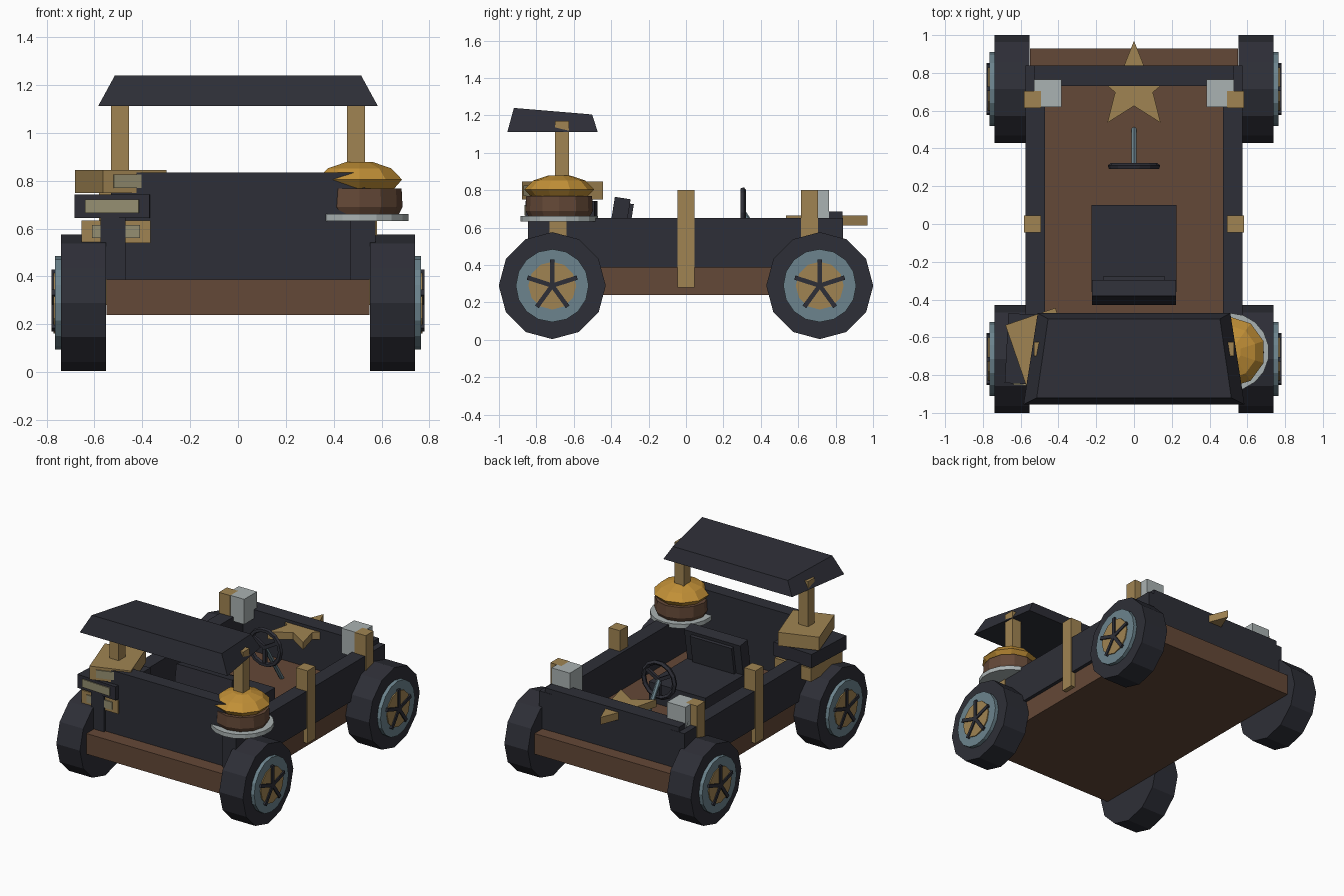
import bpy, bmesh, math
from mathutils import Matrix, Vector

if "Cube" in bpy.data.objects:
    bpy.data.objects.remove(bpy.data.objects["Cube"])


def make_mat(name, rgb):
    m = bpy.data.materials.new(name)
    m.diffuse_color = (*rgb, 1)
    m.use_nodes = True
    m.node_tree.nodes["Principled BSDF"].inputs["Base Color"].default_value = m.diffuse_color
    return m


DARK = make_mat("charcoal", (0.027, 0.028, 0.038))
BROWN = make_mat("brown wood", (0.127, 0.065, 0.038))
GOLD = make_mat("tan gold", (0.352, 0.231, 0.085))
AMBER = make_mat("amber", (0.54, 0.28, 0.038))
SILVER = make_mat("silver", (0.40, 0.445, 0.445))
STEEL = make_mat("blue grey", (0.15, 0.231, 0.27))
LABEL = make_mat("pale khaki", (0.30, 0.275, 0.165))


def finish(bm, name, mat):
    bmesh.ops.recalc_face_normals(bm, faces=bm.faces)
    me = bpy.data.meshes.new(name)
    bm.to_mesh(me)
    bm.free()
    me.materials.append(mat)
    ob = bpy.data.objects.new(name, me)
    bpy.context.collection.objects.link(ob)
    return ob


def box(name, mat, x, y, z, rot=None):
    """Box from (min, max) ranges, optionally turned about its centre."""
    size = Vector((x[1] - x[0], y[1] - y[0], z[1] - z[0]))
    mid = Vector((x[0] + x[1], y[0] + y[1], z[0] + z[1])) / 2
    bm = bmesh.new()
    bmesh.ops.create_cube(bm, size=1)
    bm.transform(Matrix.Translation(mid) @ (rot or Matrix()) @ Matrix.Diagonal((*size, 1)))
    return finish(bm, name, mat)


def prism(name, mat, pts, depth, matrix):
    """Extrude a 2D outline along local z, then place it."""
    bm = bmesh.new()
    lo = [bm.verts.new((a, b, 0)) for a, b in pts]
    hi = [bm.verts.new((a, b, depth)) for a, b in pts]
    bm.faces.new(lo)
    bm.faces.new(hi)
    n = len(pts)
    for i in range(n):
        bm.faces.new((lo[i], lo[(i + 1) % n], hi[(i + 1) % n], hi[i]))
    bm.transform(matrix)
    return finish(bm, name, mat)


def ngon(r, n, start=90):
    return [(r * math.cos(math.radians(start) + i * math.tau / n),
             r * math.sin(math.radians(start) + i * math.tau / n)) for i in range(n)]


def lathe(name, mat, profile, n, centre):
    """Faceted turned part from (radius, height) rings."""
    bm = bmesh.new()
    rings = [[bm.verts.new((centre[0] + a, centre[1] + b, z)) for a, b in ngon(r, n)]
             for r, z in profile]
    bm.faces.new(rings[0])
    bm.faces.new(rings[-1])
    for p, q in zip(rings, rings[1:]):
        for i in range(n):
            j = (i + 1) % n
            bm.faces.new((p[i], p[j], q[j], q[i]))
    return finish(bm, name, mat)


def side(s, a, b):
    return (min(s * a, s * b), max(s * a, s * b))


# Chassis and body walls
box("chassis", BROWN, (-.55, .55), (-.93, .93), (.24, .387))
box("front_wall", DARK, (-.53, .53), (-.828, -.73), (.387, .835))
box("back_wall", DARK, (-.53, .53), (.73, .838), (.387, .685))

for s, tag in ((-1, "left"), (1, "right")):
    box("side_rail_" + tag, DARK, side(s, .47, .575), (-.845, .84), (.387, .652))
    # Upright posts
    for y, top, place in ((-.685, .65, "front"), (0, .80, "middle"), (.66, .80, "back")):
        box(f"post_{place}_{tag}", GOLD, side(s, .493, .582), (y - .045, y + .045), (.28, top))
    box("canopy_post_" + tag, GOLD, side(s, .455, .53), (-.70, -.625), (.6, 1.17))
    box("back_lamp_" + tag, SILVER, side(s, .385, .53), (.62, .765), (.62, .80))
    # Wheels: tyre, rim, hub and five spokes, stacked outwards
    for y, end in ((-.715, "front"), (.715, "back")):
        def at(x):
            out = Matrix(((0, 0, s), (s, 0, 0), (0, 1, 0))).to_4x4()
            return Matrix.Translation((s * x, y, .29)) @ out
        name = f"{end}_{tag}"
        prism("tyre_" + name, DARK, ngon(.286, 12), .187, at(.552))
        prism("rim_" + name, STEEL, ngon(.195, 16), .03, at(.735))
        prism("hub_" + name, GOLD, ngon(.128, 12), .012, at(.76))
        for k in range(5):
            turn = Matrix.Rotation(k * math.tau / 5, 4, 'Z')
            bar = [(-.012, 0), (.012, 0), (.012, .14), (-.012, .14)]
            prism(f"spoke_{name}_{k}", DARK, bar, .018, at(.762) @ turn)

# Canopy: tapered roof, wider at the front
bm = bmesh.new()
roof = [bm.verts.new(v) for v in (
    (-.585, -.955, 1.112), (.585, -.955, 1.112), (.51, -.472, 1.112), (-.51, -.472, 1.112),
    (-.515, -.92, 1.24), (.515, -.92, 1.24), (.455, -.502, 1.205), (-.455, -.502, 1.205))]
for f in ((0, 1, 2, 3), (4, 5, 6, 7), (0, 1, 5, 4), (1, 2, 6, 5), (2, 3, 7, 6), (3, 0, 4, 7)):
    bm.faces.new([roof[i] for i in f])
finish(bm, "canopy", DARK)

# Round lantern stack on the front right corner
C = (.508, -.678)
lathe("lantern_plate", SILVER, [(.207, .632), (.207, .662)], 18, C)
lathe("lantern_drum", BROWN, [(.165, .662), (.18, .69), (.176, .768)], 12, C)
lathe("lantern_dome", AMBER, [(.15, .765), (.187, .805), (.14, .852), (.06, .878)], 10, C)

# Stacked cases on the front left corner, each with a front label
cases = (("lower_case", GOLD, (-.655, -.365), (-.836, -.48), (.54, .635), 0),
         ("middle_case", DARK, (-.675, -.36), (-.85, -.48), (.645, .742), -3),
         ("top_case", GOLD, (-.63, -.35), (-.84, -.48), (.75, .846), 19))
for name, mat, x, y, z, deg in cases:
    mid = Vector(((x[0] + x[1]) / 2, (y[0] + y[1]) / 2, 0))
    rot = Matrix.Rotation(math.radians(deg), 4, 'Z')
    box(name, mat, x, y, z, rot)
    tag = box(name + "_label", LABEL, (x[0] + .045, x[1] - .045), (y[0] - .007, y[0] + .002),
              (z[0] + .02, z[1] - .02))
    tag.data.transform(Matrix.Translation(mid) @ rot @ Matrix.Translation(-mid))

# Seat with a forward-leaning backrest and pad
box("seat", DARK, (-.225, .225), (-.36, .10), (.387, .53))
lean = Matrix.Rotation(math.radians(-9), 4, 'X')
box("seat_back", DARK, (-.222, .222), (-.405, -.32), (.45, .76), lean)
box("seat_back_pad", DARK, (-.165, .165), (-.34, -.295), (.52, .73), lean)

# Steering wheel and column
HUB = Vector((0, .305, .68))
bm = bmesh.new()
N, M = 14, 5
ring = []
for i in range(N):
    a = i * math.tau / N
    ring.append([bm.verts.new(HUB + Vector(((.123 + u) * math.cos(a), v, (.123 + u) * math.sin(a))))
                 for u, v in ngon(.017, M)])
for i in range(N):
    p, q = ring[i], ring[(i + 1) % N]
    for j in range(M):
        bm.faces.new((p[j], p[(j + 1) % M], q[(j + 1) % M], q[j]))
finish(bm, "steering_ring", DARK)
for k in range(3):
    spoke = box(f"steering_spoke_{k}", DARK, (-.012, .012), (-.01, .01), (0, .12))
    spoke.data.transform(Matrix.Translation(HUB) @ Matrix.Rotation(math.pi + k * math.tau / 3, 4, 'Y'))
foot = Vector((0, .50, .38))
axis = foot - HUB
prism("steering_column", STEEL, ngon(.016, 6), axis.length,
      Matrix.Translation(HUB) @ axis.to_track_quat('Z', 'Y').to_matrix().to_4x4())

# Flat star set through the back wall
outer, inner = ngon(.24, 5), ngon(.105, 5, 126)
star = [p for pair in zip(outer, inner) for p in pair]
prism("star", GOLD, star, .052, Matrix.Translation((0, .73, .612)))
